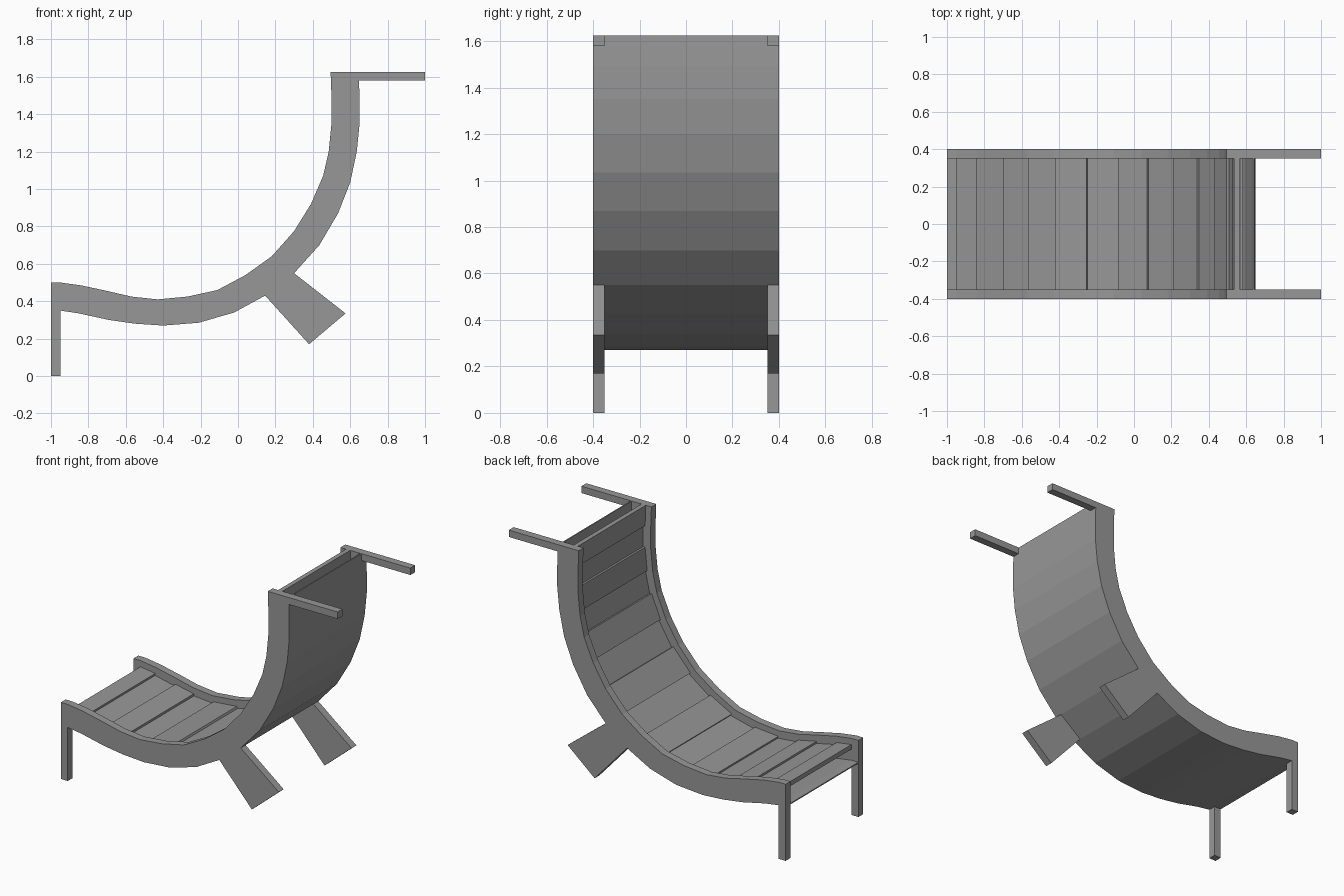
import bpy
import bmesh
from mathutils import Vector

cube = bpy.data.objects.get("Cube")
if cube:
    bpy.data.objects.remove(cube, do_unlink=True)

grey = bpy.data.materials.new("plain_grey")
grey.use_nodes = True
colour = (0.31, 0.31, 0.31, 1)
grey.diffuse_color = colour
grey.node_tree.nodes["Principled BSDF"].inputs["Base Color"].default_value = colour

INNER, OUTER = 0.35, 0.40   # rail faces in y

# Rail curve: upper and lower edge stations (x, z)
UPPER = [(-1, .5), (-.95, .5), (-.84, .485), (-.7, .455), (-.57, .425), (-.43, .41),
         (-.27, .425), (-.11, .46), (.04, .54), (.18, .64), (.3, .775), (.39, .92),
         (.455, 1.07), (.485, 1.2), (.5, 1.35), (.5, 1.49), (.495, 1.625)]
LOWER = [(-1, .35), (-.95, .35), (-.85, .335), (-.69, .3), (-.55, .28), (-.4, .27),
         (-.21, .285), (-.02, .34), (.145, .43), (.3, .55), (.435, .7), (.535, .87),
         (.6, 1.035), (.635, 1.2), (.65, 1.35), (.65, 1.49), (.645, 1.625)]


def between(i, t):
    """Point at station i, a fraction t of the way from upper to lower edge."""
    return Vector(UPPER[i]).lerp(Vector(LOWER[i]), t)


def prism(bm, outline, y0, y1):
    """Extrude an x-z outline along y."""
    front = [bm.verts.new((p[0], y0, p[1])) for p in outline]
    back = [bm.verts.new((p[0], y1, p[1])) for p in outline]
    n = len(outline)
    bm.faces.new(front)
    bm.faces.new(back[::-1])
    for i in range(n):
        j = (i + 1) % n
        bm.faces.new((front[j], front[i], back[i], back[j]))


def make(name, outline, y0, y1):
    bm = bmesh.new()
    prism(bm, outline, y0, y1)
    bmesh.ops.recalc_face_normals(bm, faces=bm.faces)
    mesh = bpy.data.meshes.new(name)
    bm.to_mesh(mesh)
    bm.free()
    mesh.materials.append(grey)
    obj = bpy.data.objects.new(name, mesh)
    bpy.context.collection.objects.link(obj)
    return obj


# Side rails, legs and handles, one set on each side
for side, y0, y1 in (("front", -OUTER, -INNER), ("back", INNER, OUTER)):
    make(side + "_rail", UPPER + LOWER[::-1], y0, y1)
    make(side + "_foot_leg", [(-1, 0), (-.95, 0), (-.95, .35), (-1, .35)], y0, y1)
    make(side + "_rear_leg", [(.145, .43), (.3, .55), (.575, .335), (.38, .17)], y0, y1)
    make(side + "_handle", [(.6, 1.58), (1, 1.58), (1, 1.625), (.6, 1.625)], y0, y1)

# Thin curved skin closing the underside
stations = range(len(UPPER))
skin = [between(i, 1) for i in stations] + [between(i, .95) for i in reversed(stations)]
make("under_skin", skin, -INNER, INNER)

# Flat slats, one per curve segment, alternately raised and sunk
for i in range(1, len(UPPER) - 1):
    top = .27 if i % 2 else .36
    base = top + .2
    outline = [between(i, top), between(i + 1, top), between(i + 1, base), between(i, base)]
    make("slat_%02d" % i, outline, -INNER, INNER)
